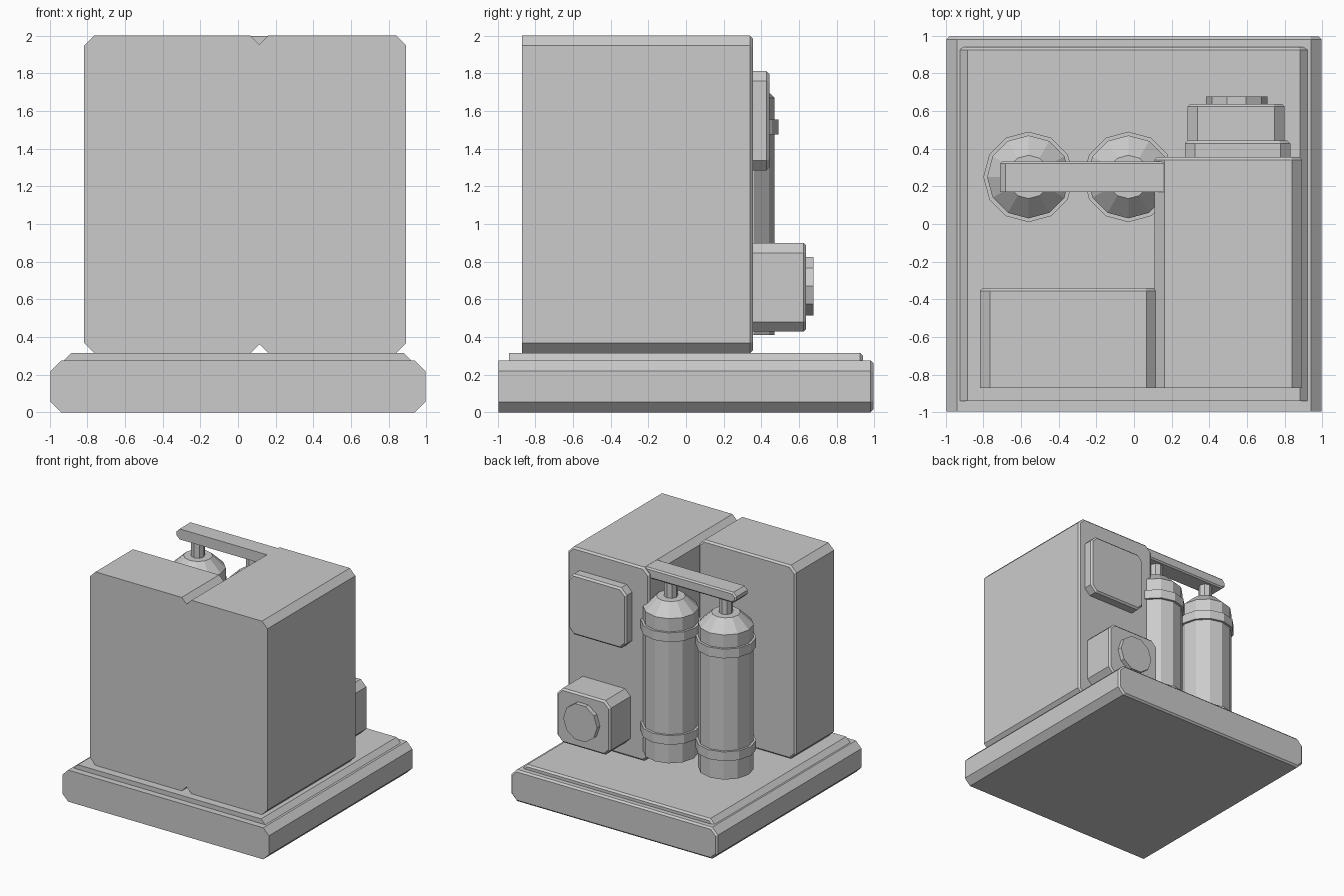
import bpy, bmesh
from math import sin, cos, pi, radians

if "Cube" in bpy.data.objects:
    bpy.data.objects.remove(bpy.data.objects["Cube"])


def octagon(x0, x1, z0, z1, c):
    return [(x0 + c, z0), (x1 - c, z0), (x1, z0 + c), (x1, z1 - c),
            (x1 - c, z1), (x0 + c, z1), (x0, z1 - c), (x0, z0 + c)]


def loft(name, rings):
    """Join equal-length rings of points into a capped solid."""
    bm = bmesh.new()
    loops = [[bm.verts.new(p) for p in r] for r in rings]
    n = len(loops[0])
    for a, b in zip(loops, loops[1:]):
        for i in range(n):
            j = (i + 1) % n
            bm.faces.new((a[i], a[j], b[j], b[i]))
    bm.faces.new(loops[0][::-1])
    bm.faces.new(loops[-1])
    bmesh.ops.recalc_face_normals(bm, faces=bm.faces)
    mesh = bpy.data.meshes.new(name)
    bm.to_mesh(mesh)
    bm.free()
    obj = bpy.data.objects.new(name, mesh)
    bpy.context.collection.objects.link(obj)
    return obj


def block(name, x, y, z, c=0.053, b=0.015):
    """Corner-cut slab along y with a thin bevel around its rear face."""
    outer = octagon(*x, *z, c)
    inner = octagon(x[0] + b, x[1] - b, z[0] + b, z[1] - b, c - 0.586 * b)
    loft(name, [[(px, y[0], pz) for px, pz in outer],
                [(px, y[1] - b, pz) for px, pz in outer],
                [(px, y[1], pz) for px, pz in inner]])


def lathe(name, cx, cy, profile, sides=12):
    """Faceted upright turned part from (radius, height) pairs."""
    loft(name, [[(cx + r * cos(2 * pi * i / sides), cy + r * sin(2 * pi * i / sides), z)
                 for i in range(sides)] for r, z in profile])


# Stepped base
block("base", (-0.995, 0.995), (-0.995, 0.995), (0, 0.275), 0.055)
block("base_step", (-0.935, 0.93), (-0.94, 0.94), (0.19, 0.315), 0.05)

# Two cabinets forming an L
block("left_cabinet", (-0.817, 0.12), (-0.87, -0.34), (0.315, 2.0))
block("right_cabinet", (0.108, 0.893), (-0.87, 0.355), (0.315, 2.0))

# Fittings on the rear of the right cabinet
block("rear_panel", (0.27, 0.83), (0.33, 0.442), (1.285, 1.812))
block("motor_box", (0.285, 0.80), (0.33, 0.638), (0.428, 0.90))
loft("motor_cap", [[(0.545 + 0.163 * cos(radians(36 * i)), y,
                     0.67 + 0.163 * sin(radians(36 * i))) for i in range(10)]
                   for y in (0.61, 0.678)])

# Twin gas tanks with straps and necks
for side, cx in (("left", -0.56), ("right", -0.03)):
    cy = 0.25
    lathe(side + "_tank", cx, cy, [(0.22, 0.41), (0.22, 1.67), (0.115, 1.77)])
    for level, z in (("lower", 0.58), ("upper", 1.475)):
        lathe(f"{side}_tank_{level}_strap", cx, cy, [(0.24, z), (0.24, z + 0.08)])
    lathe(side + "_tank_neck", cx, cy, [(0.055, 1.74), (0.055, 1.94)], 8)

# Manifold bar joining the tanks to the cabinet
block("manifold_bar", (-0.712, 0.19), (0.17, 0.332), (1.908, 1.999), 0.03, 0.012)
